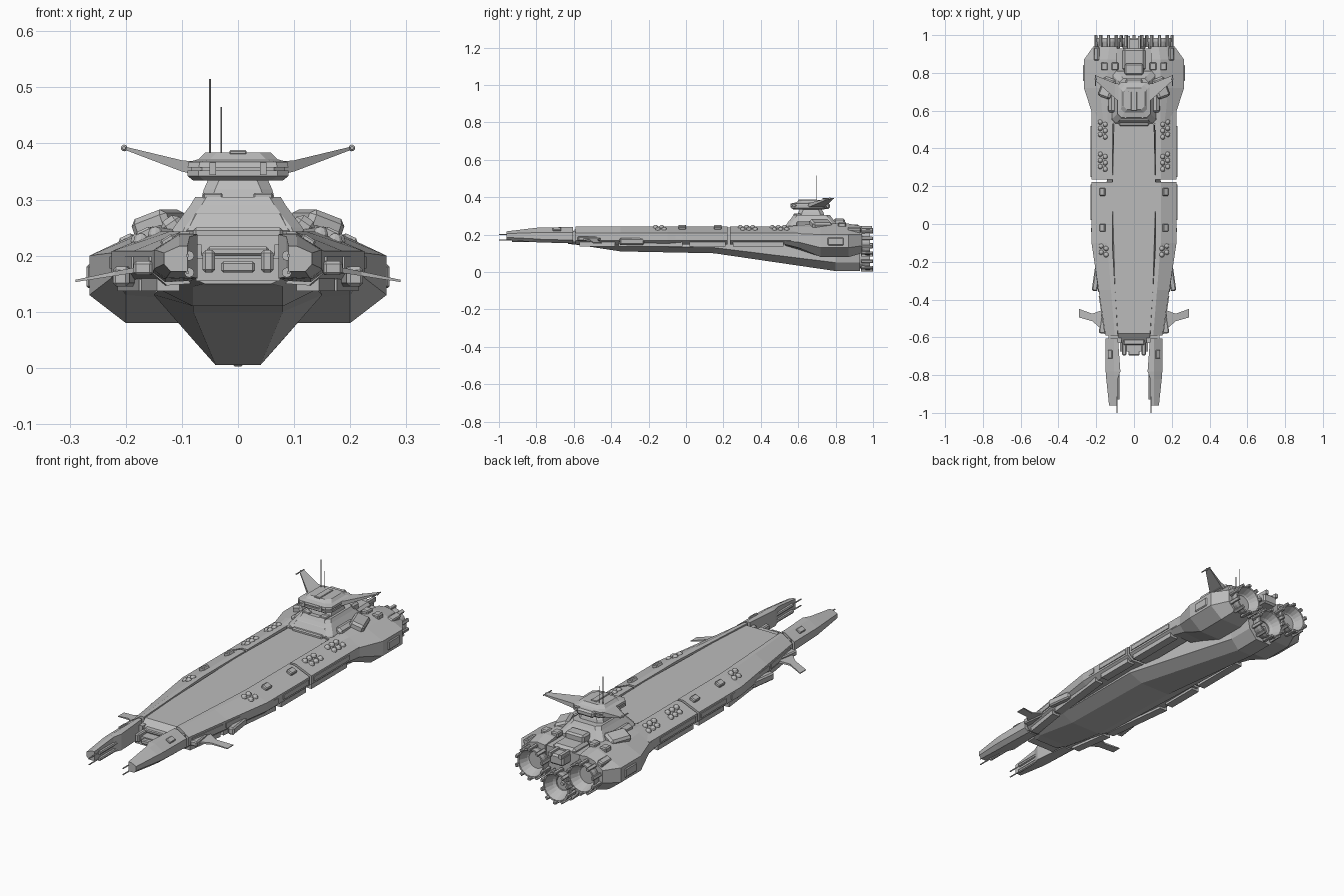
import bpy
import bmesh
import math
from mathutils import Matrix, Vector

cube = bpy.data.objects.get("Cube")
if cube:
    bpy.data.objects.remove(cube, do_unlink=True)

grey = bpy.data.materials.new("hull_grey")
grey.use_nodes = True
colour = (.5, .5, .5, 1)
grey.diffuse_color = colour
grey.node_tree.nodes["Principled BSDF"].inputs["Base Color"].default_value = colour


def finish(name, bm, mirror=False, bevel=0):
    """Turn a bmesh in world space into a flat shaded object."""
    bmesh.ops.recalc_face_normals(bm, faces=bm.faces)
    mesh = bpy.data.meshes.new(name)
    bm.to_mesh(mesh)
    bm.free()
    mesh.materials.append(grey)
    obj = bpy.data.objects.new(name, mesh)
    bpy.context.scene.collection.objects.link(obj)
    if bevel:
        mod = obj.modifiers.new("chamfer", "BEVEL")
        mod.width = bevel
        mod.segments = 1
    if mirror:
        mod = obj.modifiers.new("mirror", "MIRROR")
        mod.use_mirror_merge = False
    return obj


def loft(name, rings, mirror=False, bevel=0):
    """Skin a row of equal point rings and cap both ends."""
    bm = bmesh.new()
    rows = [[bm.verts.new(p) for p in ring] for ring in rings]
    count = len(rows[0])
    for a, b in zip(rows, rows[1:]):
        for i in range(count):
            j = (i + 1) % count
            bm.faces.new((a[i], a[j], b[j], b[i]))
    bm.faces.new(rows[0])
    bm.faces.new(rows[-1])
    return finish(name, bm, mirror, bevel)


def along_y(y, section):
    return [(x, y, z) for x, z in section]


def symmetric(y, half):
    return along_y(y, half + [(-x, z) for x, z in reversed(half)])


def stack(name, levels, cut=.02, bevel=0):
    """Tower of cut-corner rectangles: z, half width, front y, back y."""
    rings = []
    for z, w, f, b in levels:
        half = [(w - cut, f), (w, f + cut), (w, b - cut), (w - cut, b)]
        outline = half + [(-x, y) for x, y in reversed(half)]
        rings.append([(x, y, z) for x, y in outline])
    return loft(name, rings, bevel=bevel)


def box(name, centre, size, mirror=False, bevel=0, turn=(0, 0, 0)):
    bm = bmesh.new()
    bmesh.ops.create_cube(bm, size=1)
    spin = Matrix.Identity(4)
    for angle, axis in zip(turn, "XYZ"):
        spin = Matrix.Rotation(math.radians(angle), 4, axis) @ spin
    place = Matrix.Translation(centre) @ spin @ Matrix.Diagonal((*size, 1))
    bmesh.ops.transform(bm, matrix=place, verts=bm.verts)
    return finish(name, bm, mirror, bevel)


def rod(name, start, end, radius, mirror=False):
    bm = bmesh.new()
    start, end = Vector(start), Vector(end)
    way = end - start
    place = Matrix.Translation((start + end) / 2) @ way.to_track_quat("Z", "Y").to_matrix().to_4x4()
    bmesh.ops.create_cone(bm, cap_ends=True, segments=8, radius1=radius,
                          radius2=radius, depth=way.length, matrix=place)
    return finish(name, bm, mirror)


def ball(name, centre, radius, mirror=True):
    bm = bmesh.new()
    bmesh.ops.create_uvsphere(bm, u_segments=10, v_segments=6, radius=radius,
                              matrix=Matrix.Translation(centre))
    return finish(name, bm, mirror)


# Central hull with flat deck and deepening keel
loft("main_hull", [
    symmetric(-.63, [(.08, .2), (.08, .18), (.08, .16), (.06, .15)]),
    symmetric(-.58, [(.085, .237), (.09, .2), (.1, .16), (.08, .145)]),
    symmetric(-.35, [(.1, .237), (.11, .2), (.14, .14), (.08, .11)]),
    symmetric(.15, [(.115, .237), (.12, .2), (.15, .13), (.08, .1)]),
    symmetric(.8, [(.1, .237), (.1, .15), (.08, .05), (.04, .005)]),
    symmetric(.93, [(.1, .237), (.1, .15), (.08, .05), (.04, .005)])])


# Armoured side hulls, split by a seam
def side_width(y):
    return .225 if y > -.1 else .225 + (y + .1) * .15


def side_ring(y):
    w = side_width(y)
    inner = .115 if y > -.1 else .115 + (y + .1) * .06
    return along_y(y, [(inner, .243), (inner + .25 * (w - inner), .243), (w, .208),
                       (w, .168), (w - .025, .147), (inner, .15)])


for part, stops in (("front", (-.59, -.35, -.1, .222)), ("rear", (.235, .4, .6))):
    loft(part + "_side_hull", [side_ring(y) for y in stops], mirror=True)

# Raised inner rails and belt plates that follow the side hulls
for start, end in ((-.57, -.38), (-.36, -.02), (.02, .21), (.25, .52)):
    for label, out, z, thick in (("belt", -.002, .188, .006), ("skirt", -.03, .148, .02)):
        a, b = side_width(start) + out, side_width(end) + out
        loft(label + "_plate", [[(x - thick, y, z - .011), (x + thick, y, z - .011),
                                 (x + thick, y, z + .011), (x - thick, y, z + .011)]
                                for x, y in ((a, start), (b, end))], mirror=True)

box("side_locker", (.2, -.29, .163), (.03, .13, .035), True, .006, (0, 0, 8))
for y in (-.02, .17):
    box("deck_hatch", (.165, y, .236), (.03, .042, .024), True, .004, (0, 25, 0))


# Clusters of dome turrets
def dome_cluster(centre_y, rows, inset):
    for i in range(rows):
        for x in (.152, .178):
            y = centre_y + (i - (rows - 1) / 2) * .033 + (x - .165) * .5
            ball("dome_turret", (x - inset, y, .238 - (x - .152) * .45), .014)


dome_cluster(.5, 3, 0)
dome_cluster(.33, 3, 0)
dome_cluster(-.14, 2, .005)

# Forked bow prongs with gun barrels
loft("bow_prong", [
    along_y(-.605, [(.085, .24), (.105, .24), (.152, .21), (.152, .17), (.13, .153), (.085, .155)]),
    along_y(-.78, [(.072, .238), (.105, .238), (.15, .21), (.15, .175), (.13, .158), (.072, .16)]),
    along_y(-.82, [(.086, .234), (.105, .234), (.147, .21), (.147, .178), (.128, .16), (.086, .162)]),
    along_y(-.96, [(.09, .217), (.105, .217), (.132, .205), (.132, .185), (.12, .172), (.09, .172)])],
    mirror=True)
box("prong_joint", (.1, -.6, .19), (.07, .06, .06), True)
box("prong_hatch", (.125, -.69, .227), (.026, .045, .014), True, .003, (0, 32, 0))
for z in (.17, .2):
    rod("gun_sleeve", (.087, -.79, z), (.087, -.93, z), .009, True)
    rod("gun_barrel", (.09, -.9, z), (.09, -1, z), .003, True)

# Docking bay between the prongs
box("bay_floor", (0, -.64, .175), (.15, .07, .04))
box("bay_arm", (.052, -.66, .19), (.022, .07, .04), True, .005)
box("bay_lintel", (0, -.625, .208), (.11, .03, .016), bevel=.004)
box("bay_pad", (0, -.675, .18), (.06, .04, .02), bevel=.004)

# Swept bow fins
loft("bow_fin", [
    [(x, f, z - t), (x, b, z - t), (x, b, z + t), (x, f, z + t)]
    for x, f, b, z, t in ((.14, -.57, -.44, .182, .006), (.18, -.55, -.46, .175, .005),
                          (.22, -.515, -.475, .168, .004), (.29, -.495, -.45, .155, .002))],
     mirror=True)
box("fin_root", (.16, -.51, .178), (.035, .14, .025), True, .005, (0, 0, 8))

# Flared stern pods
full = [(.09, .25), (.14, .258), (.18, .24), (.265, .2), (.265, .13), (.2, .08), (.08, .08)]
loft("stern_pod", [
    along_y(.53, [(.09, .24), (.14, .243), (.16, .238), (.222, .207), (.222, .165), (.2, .147), (.08, .14)]),
    along_y(.6, [(.09, .245), (.14, .25), (.17, .24), (.226, .205), (.226, .16), (.2, .13), (.08, .12)]),
    along_y(.72, full), along_y(.87, full),
    along_y(.94, [(.09, .24), (.13, .245), (.17, .235), (.215, .2), (.215, .14), (.18, .1), (.08, .1)])],
    mirror=True)
box("pod_panel", (.264, .8, .163), (.012, .085, .042), True, .004)
for x, z in ((.1, .255), (.157, .25)):
    box("stern_hatch", (x, .835, z), (.036, .042, .026), True, .005)
box("stern_fairing", (.14, .72, .255), (.07, .11, .04), True, .01, (0, 20, 20))
box("stern_side_block", (.195, .9, .222), (.03, .07, .03), True, .005, (0, 25, 0))
box("stern_housing", (0, .87, .22), (.12, .12, .07), bevel=.012)
box("stern_spine", (0, .82, .26), (.1, .06, .05), bevel=.008)
box("stern_tail", (0, .95, .21), (.075, .07, .05), bevel=.008)
box("tail_rib", (.028, .95, .235), (.014, .09, .02), True)

# Superstructure, tower and bridge
stack("superstructure", [(.23, .125, .53, .81), (.25, .115, .535, .81),
                         (.29, .085, .565, .78), (.305, .076, .575, .77)])
loft("superstructure_front_frame", [
    [(x, y + d, z) for x, y, z in ((-.095, .53, .242), (.095, .53, .242),
                                  (.076, .553, .277), (-.076, .553, .277))]
    for d in (0, .02)], bevel=.003)
box("front_step", (0, .535, .24), (.16, .03, .02), bevel=.005)
box("side_buttress", (.115, .65, .25), (.04, .12, .04), True, .01, (0, 35, 0))
box("roof_block", (.045, .595, .306), (.035, .04, .012), True, .003)
stack("tower", [(.3, .066, .595, .74), (.318, .061, .6, .735), (.336, .053, .61, .725)])
stack("bridge", [(.334, .08, .575, .74), (.342, .09, .563, .75), (.352, .09, .563, .75)])
stack("bridge_windows", [(.35, .084, .57, .74), (.36, .084, .57, .74)])
stack("bridge_roof", [(.357, .09, .563, .75), (.367, .088, .565, .75),
                      (.372, .07, .59, .735), (.384, .058, .605, .72)])
box("bridge_mullion", (.045, .565, .355), (.012, .012, .022), True)
box("roof_ridge", (0, .65, .384), (.03, .1, .008), bevel=.002)
box("bridge_rear", (0, .75, .352), (.09, .04, .03), bevel=.008)

# Swept sensor wings and masts
loft("sensor_wing", [
    [(x, f, z - t), (x, b, z - t), (x, b, z + t), (x, f, z + t)]
    for x, f, b, z, t in ((.07, .64, .74, .355, .012), (.1, .665, .745, .36, .01),
                          (.2, .755, .785, .391, .003))], mirror=True)
ball("sensor_tip", (.203, .768, .392), .006)
rod("sensor_tip_bar", (.203, .73, .392), (.203, .79, .392), .003, True)
rod("tall_mast", (-.05, .7, .36), (-.05, .7, .515), .0015)
rod("short_mast", (-.03, .7, .37), (-.03, .7, .465), .0015)


# Engine nozzles with toothed rims
def engine(name, cx, cz, mirror):
    steps = 20
    rings = []
    for r, y in ((.05, .86), (.056, .92), (.07, .965), (.07, .985), (.062, .985),
                 (.046, .945), (.034, .935), (.03, .91), (.012, .91), (.008, .94)):
        turns = [math.tau * i / steps for i in range(steps)]
        rings.append([(cx + r * math.cos(a), y, cz + r * math.sin(a)) for a in turns])
    loft(name + "_nozzle", rings, mirror)
    for i in range(10):
        a = math.tau * (i + .5) / 10
        centre = (cx + .07 * math.cos(a), .968, cz + .07 * math.sin(a))
        box(name + "_tooth", centre, (.013, .064, .016), mirror, .002,
            (0, -math.degrees(a), 0))


engine("upper_engine", .135, .158, True)
engine("keel_engine", 0, .079, False)
